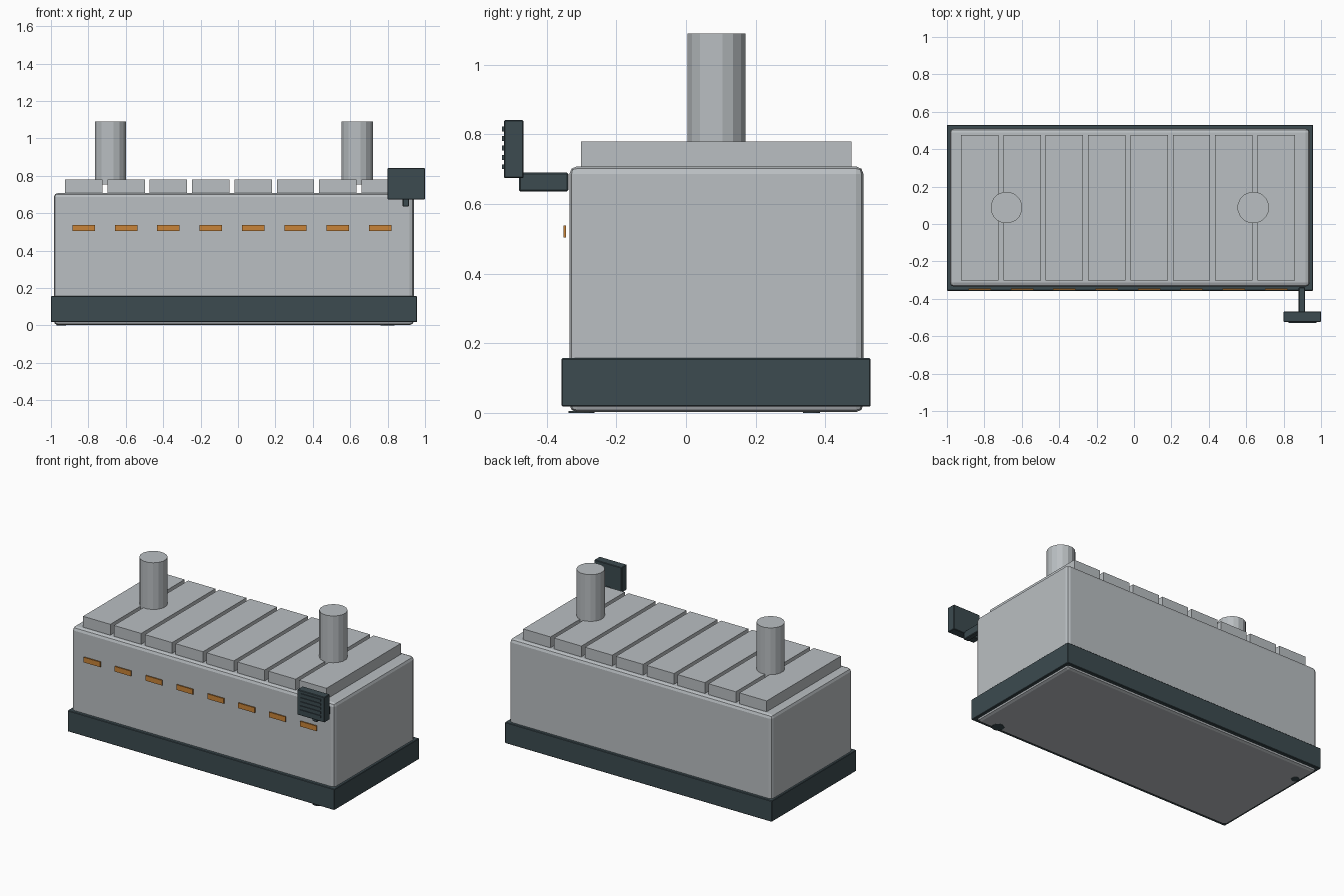
import bpy, math

default = bpy.data.objects.get("Cube")
if default:
    bpy.data.objects.remove(default, do_unlink=True)


def material(name, rgb):
    m = bpy.data.materials.new(name)
    m.use_nodes = True
    m.diffuse_color = (*rgb, 1)
    m.node_tree.nodes["Principled BSDF"].inputs["Base Color"].default_value = (*rgb, 1)
    return m


GREY = material("light grey", (0.49, 0.52, 0.54))
DARK = material("dark slate", (0.045, 0.07, 0.08))
ORANGE = material("amber", (0.58, 0.23, 0.04))


def finish(obj, name, mat, bevel, segments):
    obj.name = name
    obj.data.materials.append(mat)
    bpy.ops.object.transform_apply(location=False, rotation=True, scale=True)
    if bevel:
        mod = obj.modifiers.new("edge bevel", "BEVEL")
        mod.width = bevel
        mod.segments = segments
    return obj


def box(name, mat, x, y, z, bevel=0, segments=1):
    """Box from (min, max) extents on each axis."""
    mid = [(a + b) / 2 for a, b in (x, y, z)]
    bpy.ops.mesh.primitive_cube_add(size=1, location=mid)
    obj = bpy.context.object
    obj.scale = [b - a for a, b in (x, y, z)]
    return finish(obj, name, mat, bevel, segments)


def cylinder(name, mat, radius, x, y, z, sides=16):
    bpy.ops.mesh.primitive_cylinder_add(
        vertices=sides, radius=radius, depth=z[1] - z[0],
        location=(x, y, sum(z) / 2), rotation=(0, 0, math.pi / sides))
    return finish(bpy.context.object, name, mat, 0, 1)


# Main block and the skirt around its foot
box("body", GREY, (-0.985, 0.94), (-0.335, 0.51), (0.002, 0.708), 0.022, 2)
box("base_skirt", DARK, (-1, 0.957), (-0.357, 0.53), (0.018, 0.157), 0.003)

# Roof panels and the row of amber lights below them
PITCH = 0.2265
for i in range(8):
    x = -0.825 + i * PITCH
    box(f"roof_panel_{i + 1}", GREY, (x - 0.1, x + 0.1), (-0.302, 0.476), (0.7, 0.78))
    box(f"front_light_{i + 1}", ORANGE, (x - 0.06, x + 0.06),
        (-0.352, -0.344), (0.504, 0.538))

# Chimneys
for side, x in (("right", -0.682), ("left", 0.638)):
    cylinder(f"chimney_{side}", GREY, 0.085, x, 0.088, (0.755, 1.09))

# Sign box on its bracket
box("sign_bracket", DARK, (0.88, 0.915), (-0.48, -0.338), (0.636, 0.69), 0.004)
box("sign_box", DARK, (0.8, 1), (-0.523, -0.467), (0.674, 0.841), 0.003)

# Thin slats across the sign front
for i in range(5):
    z = 0.7 + i * 0.027
    box(f"sign_slat_{i + 1}", DARK, (0.825, 0.975), (-0.528, -0.52), (z, z + 0.014))

# Small feet under the block
for n, (x, y) in enumerate(((0.8, -0.3), (-0.945, 0.36))):
    cylinder(f"foot_{n + 1}", DARK, 0.038 if n == 0 else 0.025, x, y, (0, 0.006))
